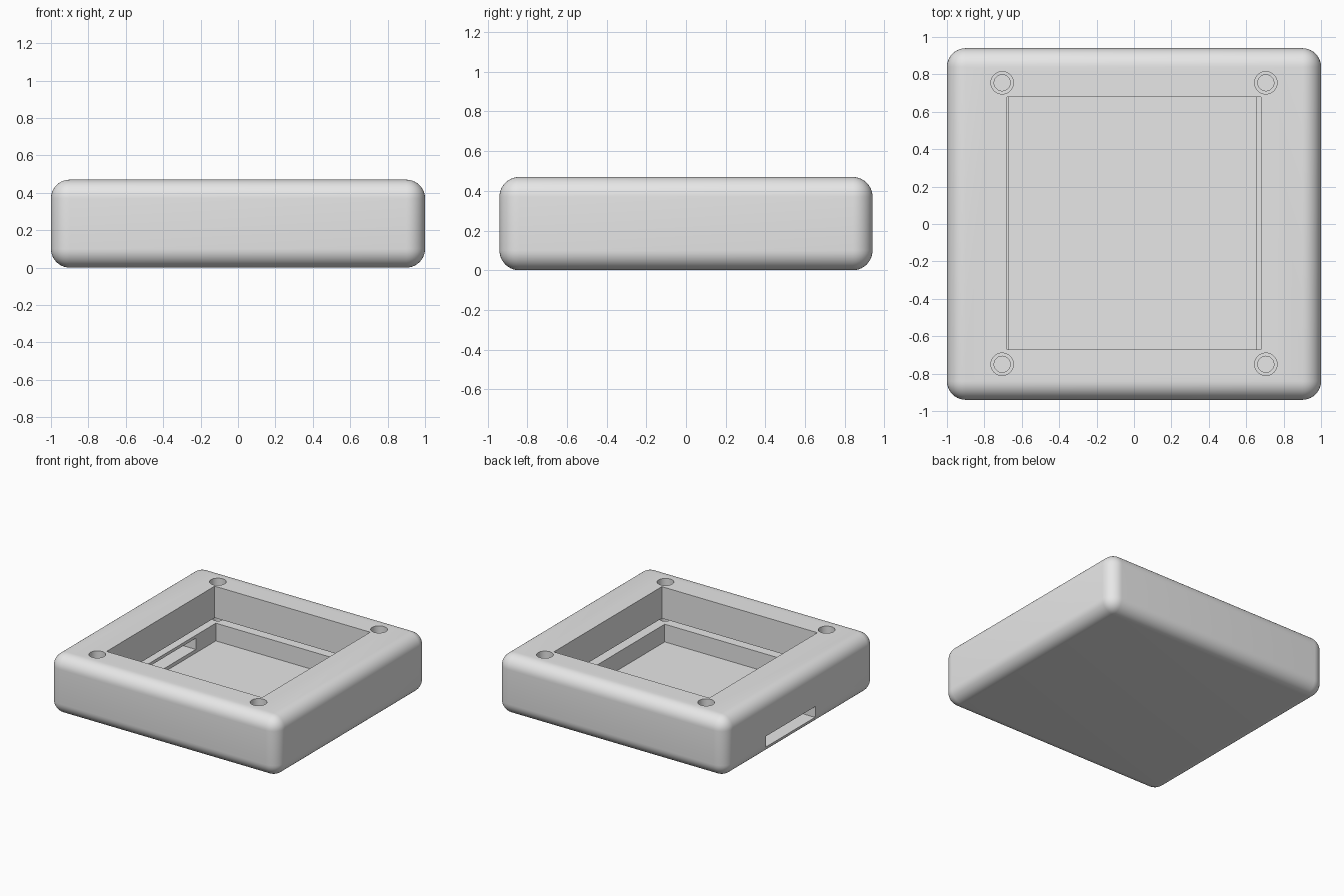
import bpy

if "Cube" in bpy.data.objects:
    bpy.data.objects.remove(bpy.data.objects["Cube"])

grey = bpy.data.materials.new("light_grey")
grey.diffuse_color = (0.8, 0.8, 0.8, 1)
grey.use_nodes = True
grey.node_tree.nodes["Principled BSDF"].inputs["Base Color"].default_value = grey.diffuse_color


def box(name, lo, hi):
    """Axis-aligned box between two corners."""
    mid = [(a + b) / 2 for a, b in zip(lo, hi)]
    bpy.ops.mesh.primitive_cube_add(size=1, location=mid)
    ob = bpy.context.object
    ob.name = name
    ob.scale = [b - a for a, b in zip(lo, hi)]
    bpy.ops.object.transform_apply(location=True, rotation=False, scale=True)
    return ob


def cylinder(name, x, y, r, z0, z1):
    """Upright cylinder between two heights."""
    bpy.ops.mesh.primitive_cylinder_add(vertices=48, radius=r, depth=z1 - z0,
                                        location=(x, y, (z0 + z1) / 2))
    bpy.context.object.name = name
    return bpy.context.object


def apply(ob, mod):
    bpy.context.view_layer.objects.active = ob
    bpy.ops.object.modifier_apply(modifier=mod.name)


def cut(ob, cutter):
    mod = ob.modifiers.new("cut", 'BOOLEAN')
    mod.operation = 'DIFFERENCE'
    mod.solver = 'EXACT'
    mod.object = cutter
    apply(ob, mod)
    bpy.data.objects.remove(cutter, do_unlink=True)


# Rounded enclosure body
case = box("case", (-1, -0.94, 0), (1, 0.94, 0.47))
bevel = case.modifiers.new("round", 'BEVEL')
bevel.width = 0.1
bevel.segments = 10
bevel.limit_method = 'NONE'
apply(case, bevel)

# Hidden board groove, window opening, lower compartment
cut(case, box("groove", (-0.78, -0.82, 0.18), (0.78, 0.82, 0.22)))
cut(case, box("window", (-0.68, -0.67, 0.20), (0.68, 0.68, 0.60)))
cut(case, box("compartment", (-0.67, -0.67, 0.04), (0.655, 0.68, 0.20)))

# Cable slot through the left wall
cut(case, box("cable_slot", (-1.1, -0.19, 0.068), (-0.6, 0.43, 0.156)))

# Stepped screw holes in the four corners
for x in (-0.705, 0.705):
    for y in (-0.75, 0.755):
        cut(case, cylinder("screw_head", x, y, 0.06, 0.32, 0.6))
        cut(case, cylinder("screw_shaft", x, y, 0.043, 0.1, 0.4))

case.data.materials.clear()
case.data.materials.append(grey)
for p in case.data.polygons:
    p.material_index = 0

bpy.ops.object.select_all(action='DESELECT')
case.select_set(True)
bpy.context.view_layer.objects.active = case
bpy.ops.object.shade_smooth_by_angle(angle=0.52)
